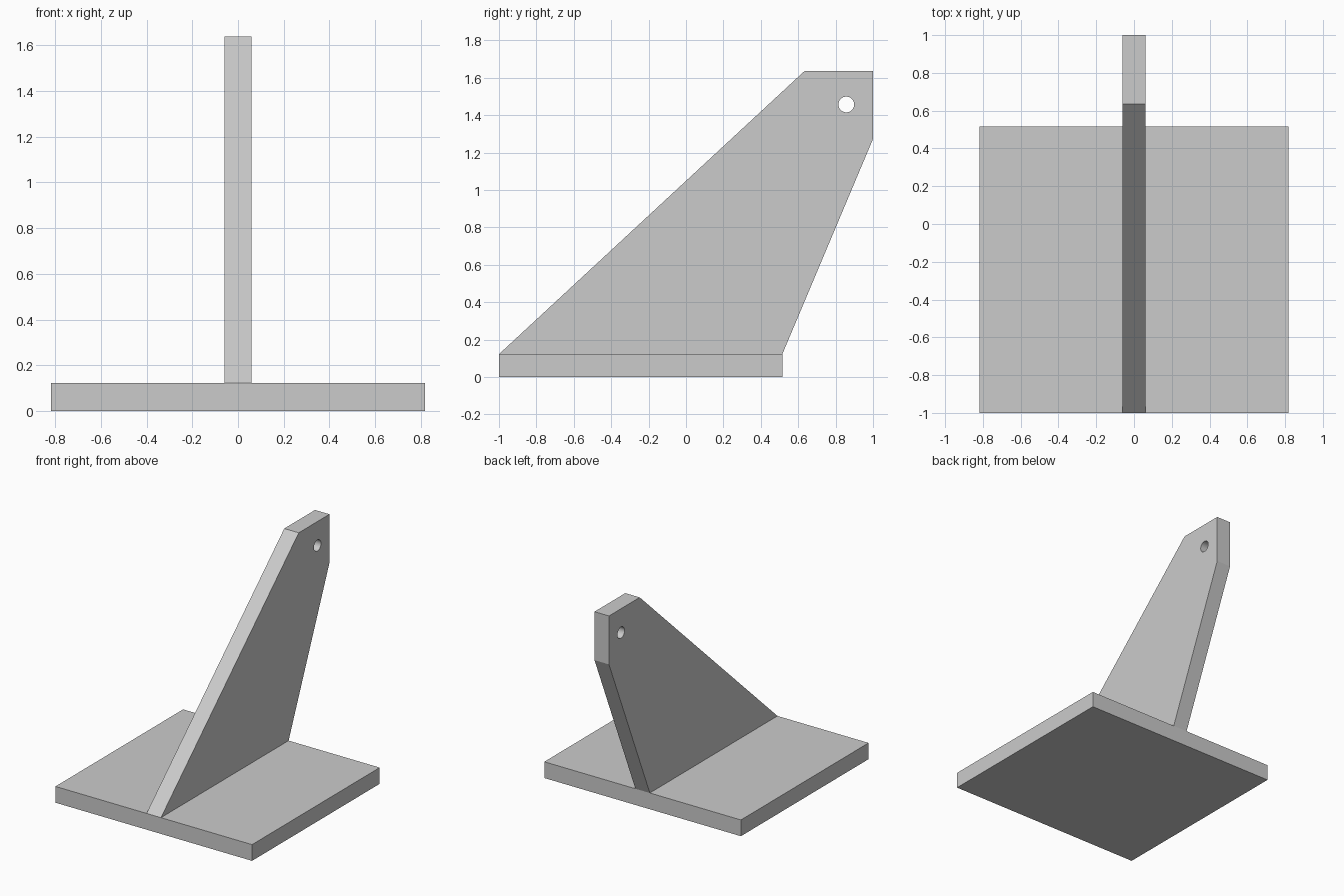
import bpy, bmesh, math
from mathutils import Vector

if "Cube" in bpy.data.objects:
    bpy.data.objects.remove(bpy.data.objects["Cube"])

def prism(name, profile, half):
    """Extrude a (y, z) outline symmetrically along x."""
    bm = bmesh.new()
    face = bm.faces.new([bm.verts.new((-half, y, z)) for y, z in profile])
    ext = bmesh.ops.extrude_face_region(bm, geom=[face])
    moved = [v for v in ext["geom"] if isinstance(v, bmesh.types.BMVert)]
    bmesh.ops.translate(bm, verts=moved, vec=Vector((2 * half, 0, 0)))
    bmesh.ops.recalc_face_normals(bm, faces=bm.faces)
    mesh = bpy.data.meshes.new(name)
    bm.to_mesh(mesh)
    bm.free()
    obj = bpy.data.objects.new(name, mesh)
    bpy.context.collection.objects.link(obj)
    return obj

def boolean(target, other, operation):
    mod = target.modifiers.new(operation.lower(), 'BOOLEAN')
    mod.operation, mod.solver, mod.object = operation, 'EXACT', other
    bpy.context.view_layer.objects.active = target
    bpy.ops.object.modifier_apply(modifier=mod.name)
    bpy.data.objects.remove(other)

T = 0.122  # plate thickness

# Flat base plate
bracket = prism("bracket", [(-1, 0), (0.515, 0), (0.515, T), (-1, T)], 0.817)

# Upright leaning web with clipped tip
web = prism("web", [(-1, T), (0.515, T), (1, 1.273), (1, 1.637), (0.635, 1.637)], 0.06)

# Round pin hole through the tip
circle = [(0.857 + 0.042 * math.cos(a), 1.457 + 0.042 * math.sin(a))
          for a in (math.tau * i / 48 for i in range(48))]
boolean(web, prism("hole_cutter", circle, 0.2), 'DIFFERENCE')

# Weld web and plate into one solid
boolean(bracket, web, 'UNION')
bpy.ops.object.select_all(action='DESELECT')
bracket.select_set(True)
bpy.context.view_layer.objects.active = bracket
bpy.ops.object.shade_smooth_by_angle(angle=math.radians(20))
